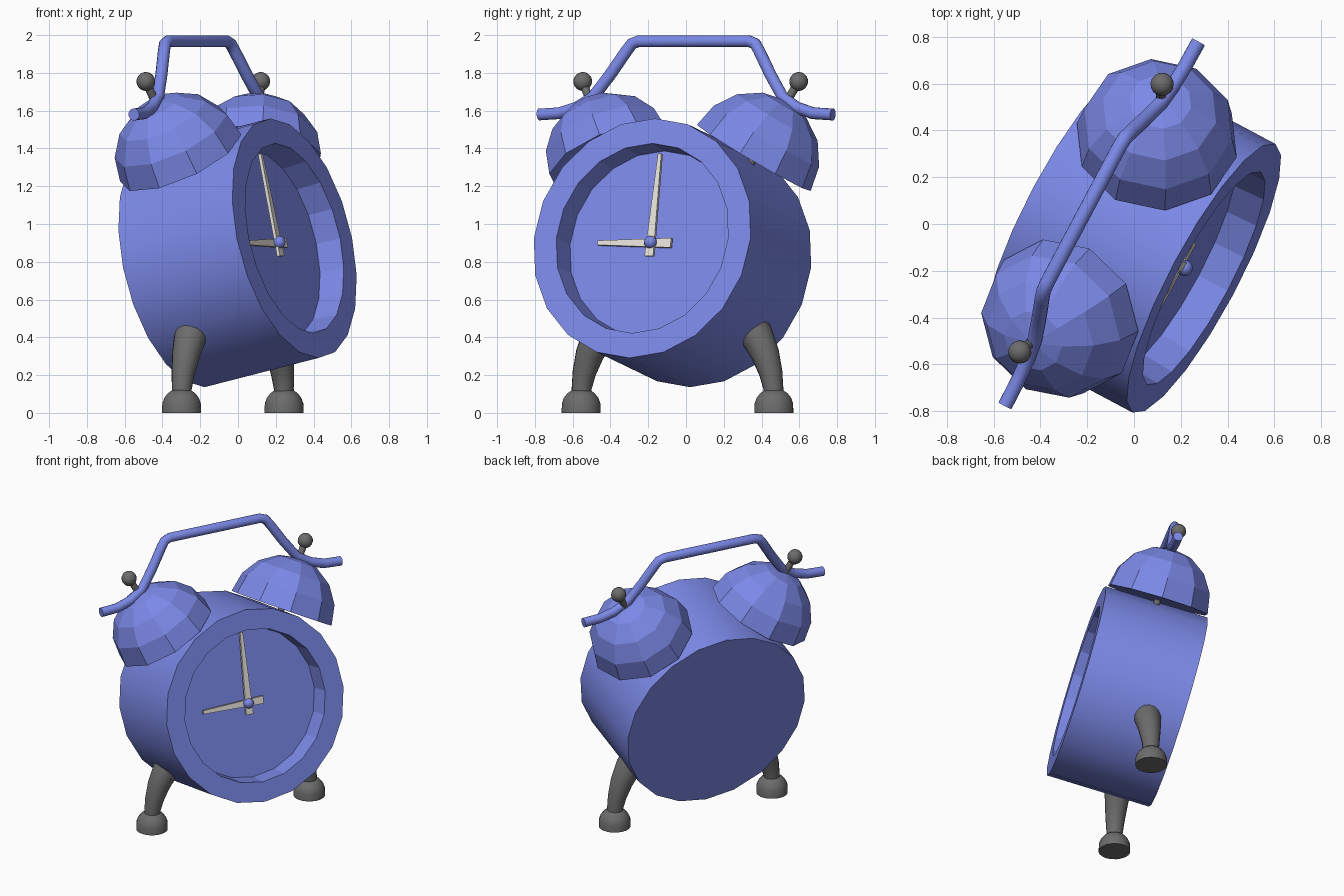
import bpy, bmesh
from math import radians, sin, cos, pi, atan2
from mathutils import Matrix, Vector

if "Cube" in bpy.data.objects:
    bpy.data.objects.remove(bpy.data.objects["Cube"])

TURN = Matrix.Rotation(radians(62), 4, 'Z')
BODY = Matrix.Translation((-0.0025, -0.0715, 0.8475)) @ TURN @ Matrix.Rotation(radians(-12.75), 4, 'X')
STAND = Matrix.Translation((-0.0275, -0.045, 0)) @ TURN


def material(name, rgb):
    m = bpy.data.materials.new(name)
    m.diffuse_color = (*rgb, 1)
    m.use_nodes = True
    m.node_tree.nodes["Principled BSDF"].inputs["Base Color"].default_value = m.diffuse_color
    return m


BLUE = material("blue_paint", (0.2, 0.25, 0.8))
STEEL = material("dark_metal", (0.15, 0.15, 0.15))
PALE = material("pale_hands", (0.8, 0.76, 0.7))


def finish(name, bm, frame, mat, smooth=None):
    bmesh.ops.remove_doubles(bm, verts=bm.verts, dist=1e-5)
    bmesh.ops.recalc_face_normals(bm, faces=bm.faces)
    me = bpy.data.meshes.new(name)
    bm.to_mesh(me)
    bm.free()
    me.materials.append(mat)
    ob = bpy.data.objects.new(name, me)
    bpy.context.collection.objects.link(ob)
    ob.matrix_world = frame
    if smooth:
        bpy.ops.object.select_all(action='DESELECT')
        ob.select_set(True)
        bpy.context.view_layer.objects.active = ob
        bpy.ops.object.shade_smooth_by_angle(angle=radians(smooth))
    return ob


def loft(stations, n, phase=0.0):
    """Skin circular sections given as (centre, axis, radius), with capped ends."""
    bm = bmesh.new()
    rings = []
    for c, axis, r in stations:
        axis = Vector(axis).normalized()
        e1 = Vector((0, 1, 0)) if abs(axis.y) < 0.9 else Vector((0, 0, 1))
        e2 = axis.cross(e1)
        rings.append([bm.verts.new(Vector(c) + r * (cos(a) * e1 + sin(a) * e2))
                      for a in (phase + 2 * pi * i / n for i in range(n))])
    for a, b in zip(rings, rings[1:]):
        for i in range(n):
            j = (i + 1) % n
            bm.faces.new((a[i], a[j], b[j], b[i]))
    bm.faces.new(rings[0])
    bm.faces.new(rings[-1])
    return bm


def tube(path, radii, n):
    """Loft along a path of (x, z) points."""
    p = [Vector((x, 0, z)) for x, z in path]
    st = [(p[i], p[min(i + 1, len(p) - 1)] - p[max(i - 1, 0)], radii[i]) for i in range(len(p))]
    return loft(st, n)


def ball(name, centre, r, frame, mat):
    bm = bmesh.new()
    bmesh.ops.create_uvsphere(bm, u_segments=16, v_segments=10, radius=r,
                              matrix=Matrix.Translation(centre))
    finish(name, bm, frame, mat, 40)


# Case with recessed dial
profile = [(0.65, 0.35), (0.65, -0.35), (0.515, -0.35), (0.505, -0.21)]
bm = loft([((0, y, 0), (0, 1, 0), r) for r, y in profile], 20)
case = finish("case", bm, BODY, BLUE, 30)
for f in case.data.polygons:
    if Vector(f.center).xz.length < 0.53:
        f.use_smooth = False


# Tapered hands and hub
def hand(name, tail, tip, w0, w1, y, angle):
    bm = bmesh.new()
    pts = [(-w0, -tail), (w0, -tail), (w1, tip), (-w1, tip)]
    f = bm.faces.new([bm.verts.new((x, y, z)) for x, z in pts])
    out = bmesh.ops.extrude_face_region(bm, geom=[f])
    bmesh.ops.translate(bm, vec=(0, -0.018, 0),
                        verts=[v for v in out["geom"] if isinstance(v, bmesh.types.BMVert)])
    finish(name, bm, BODY @ Matrix.Rotation(radians(angle), 4, 'Y'), PALE)


hand("minute_hand", 0.075, 0.48, 0.026, 0.01, -0.24, 0)
hand("hour_hand", 0.115, 0.325, 0.026, 0.012, -0.225, -90)
ball("hand_hub", (0, -0.255, 0), 0.034, BODY, BLUE)

# Carrying handle
half = [(0.33, 1.146), (0.37, 1.132), (0.40, 1.09), (0.48, 0.965), (0.57, 0.84),
        (0.66, 0.785), (0.76, 0.755), (0.88, 0.748)]
path = [(-x, z) for x, z in reversed(half)] + half
finish("handle", tube(path, [0.032] * len(path), 12),
       BODY @ Matrix.Translation((0, -0.012, 0)), BLUE, 50)

TILT = radians(28)
for s, side in ((-1, "left"), (1, "right")):
    # Faceted bell, its stem and knob
    axis = Vector((s * sin(TILT), 0, cos(TILT)))
    knob = Vector((s * 0.6475, 0, 0.93))
    rim = knob - 0.47 * axis
    R = 0.35
    dome = [(rim + axis * R * sin(a), axis, max(R * cos(a), 1e-6))
            for a in (radians(22.5 * k) for k in range(5))]
    finish(side + "_bell", loft(dome, 10, pi / 10), BODY, BLUE)
    stem = [(rim - 0.08 * axis, axis, 0.022), (knob, axis, 0.022)]
    finish(side + "_bell_stem", loft(stem, 12), BODY, STEEL, 40)
    ball(side + "_bell_knob", knob, 0.05, BODY, STEEL)

    # Curved leg
    leg = [(0.578, 0.08), (0.575, 0.13), (0.56, 0.21), (0.527, 0.31), (0.475, 0.41), (0.41, 0.5)]
    finish(side + "_leg", tube([(s * x, z) for x, z in leg],
                               [0.052, 0.053, 0.062, 0.075, 0.088, 0.09], 16), STAND, STEEL, 40)

    # Domed foot
    foot = [(0, 0.104), (0.05, 0.103), (0.08, 0.092), (0.105, 0.072), (0.12, 0.05)]
    finish(side + "_foot", loft([((s * 0.578, 0, z), (0, 0, 1), r) for z, r in foot], 20),
           STAND, STEEL, 40)
